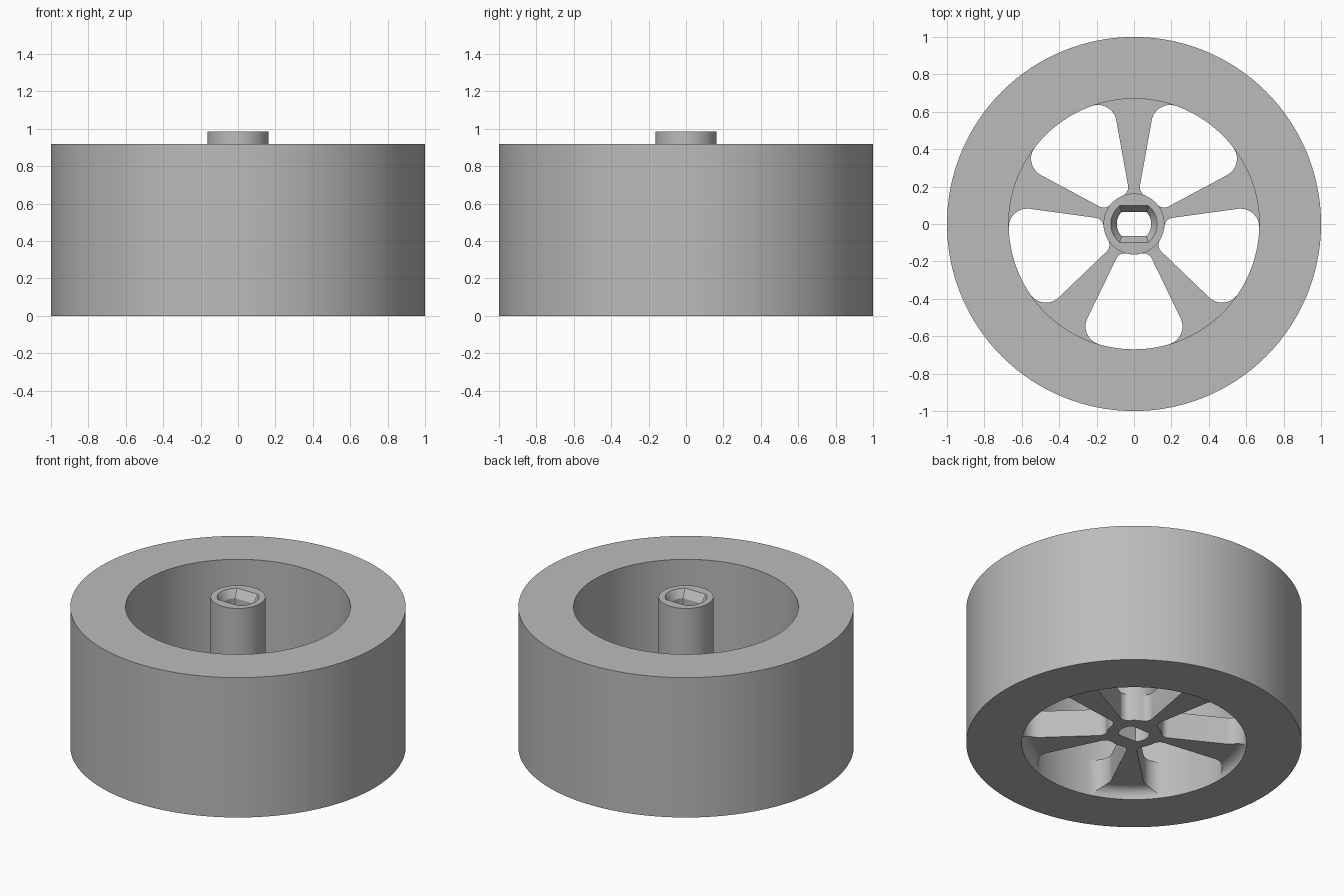
import bpy, bmesh, math
from math import sin, cos, pi
from mathutils import Vector, Matrix

cube = bpy.data.objects.get("Cube")
if cube:
    bpy.data.objects.remove(cube, do_unlink=True)

RIM, HUB = 0.67, 0.163          # inner rim radius and hub radius
TYRE_TOP, HUB_TOP = 0.92, 0.985
FACE, PLATE_TOP = 0.065, 0.245  # spoke plate underside and top
SPOKES = 5
HALF = pi / SPOKES              # angle from a spoke to the next window centre

gray = bpy.data.materials.new("light gray")
gray.use_nodes = True
gray.diffuse_color = (0.5, 0.5, 0.5, 1)
gray.node_tree.nodes["Principled BSDF"].inputs["Base Color"].default_value = gray.diffuse_color


def make_object(name, bm):
    bmesh.ops.recalc_face_normals(bm, faces=bm.faces)
    mesh = bpy.data.meshes.new(name)
    bm.to_mesh(mesh)
    bm.free()
    mesh.materials.append(gray)
    obj = bpy.data.objects.new(name, mesh)
    bpy.context.collection.objects.link(obj)
    return obj


def lathe(name, profile, closed, steps=128):
    """Spin an (r, z) profile around the z axis."""
    bm = bmesh.new()
    verts = [bm.verts.new((r, 0, z)) for r, z in profile]
    edges = [bm.edges.new(pair) for pair in zip(verts, verts[1:])]
    if closed:
        edges.append(bm.edges.new((verts[-1], verts[0])))
    bmesh.ops.spin(bm, geom=verts + edges, cent=(0, 0, 0), axis=(0, 0, 1),
                   angle=2 * pi, steps=steps)
    bmesh.ops.remove_doubles(bm, verts=bm.verts, dist=1e-5)
    return make_object(name, bm)


def loft(name, rings):
    """Join equal-length rings of points into a capped solid."""
    bm = bmesh.new()
    loops = [[bm.verts.new(p) for p in ring] for ring in rings]
    n = len(loops[0])
    for low, high in zip(loops, loops[1:]):
        for i in range(n):
            j = (i + 1) % n
            bm.faces.new((low[i], low[j], high[j], high[i]))
    bm.faces.new(loops[0])
    bm.faces.new(loops[-1])
    return make_object(name, bm)


def arc(center, radius, start, end, steps=10):
    return [Vector((center[0] + radius * cos(start + (end - start) * i / steps),
                    center[1] + radius * sin(start + (end - start) * i / steps)))
            for i in range(steps + 1)]


def window_outline():
    """Rounded opening between two spokes, centred on the +x axis."""
    slope = 0.18
    lean = math.atan(slope)

    def corner(reach, fillet):
        d = fillet
        for _ in range(30):
            d = -0.005 + slope * math.sqrt(reach ** 2 - d ** 2) + fillet / cos(lean)
        return (math.sqrt(reach ** 2 - d ** 2), d), math.asin(d / reach)

    inner, inner_angle = corner(HUB + 0.05, 0.05)
    outer, outer_angle = corner(RIM - 0.1, 0.1)
    side = lean - pi / 2
    half = arc((0, 0), HUB, HALF, inner_angle, 8)[:-1]
    half += arc(inner, 0.05, inner_angle - pi, side)
    half += arc(outer, 0.1, side, outer_angle, 14)
    half += arc((0, 0), RIM + 0.02, outer_angle, HALF, 12)
    half = [Matrix.Rotation(-HALF, 2) @ p for p in half]
    return half + [Vector((p.x, -p.y)) for p in reversed(half[1:-1])]


def double_d(radius, flat, z):
    """Circle with flats on its +y and -y sides."""
    a = math.asin(flat / radius)
    pts = arc((0, 0), radius, -a, a, 16) + arc((0, 0), radius, pi - a, pi + a, 16)
    return [(p.x, p.y, z) for p in pts]


def cut(obj, cutter):
    mod = obj.modifiers.new("cut", "BOOLEAN")
    mod.operation, mod.solver, mod.object = "DIFFERENCE", "EXACT", cutter
    bpy.context.view_layer.objects.active = obj
    bpy.ops.object.modifier_apply(modifier=mod.name)
    bpy.data.objects.remove(cutter, do_unlink=True)


# Wide tyre ring
tyre = lathe("tyre", [(1, 0), (1, TYRE_TOP), (RIM, TYRE_TOP), (RIM, 0)], True)

# Hub and spoke plate, with a rounded cove under the rim
cove = [tuple(p) for p in arc((RIM - FACE, 0), FACE, pi / 2, 0.03)]
hub_and_spokes = lathe("hub_and_spokes", [(0, FACE)] + cove + [
    (RIM + 0.01, cove[-1][1]), (RIM + 0.01, PLATE_TOP), (HUB, PLATE_TOP),
    (HUB, HUB_TOP), (0, HUB_TOP)], False)

# Openings between the spokes
outline = window_outline()
for k in range(SPOKES):
    turn = Matrix.Rotation(-pi / 2 + 2 * HALF * k, 2)
    flat = [turn @ p for p in outline]
    cut(hub_and_spokes, loft("window_cutter", [[(p.x, p.y, z) for p in flat]
                                               for z in (-0.1, PLATE_TOP + 0.0005)]))

# Flat-sided axle bore with a flared mouth
cut(hub_and_spokes, loft("bore_cutter", [
    double_d(0.092, 0.064, -0.1), double_d(0.092, 0.064, HUB_TOP - 0.05),
    double_d(0.124, 0.098, HUB_TOP), double_d(0.124, 0.098, HUB_TOP + 0.1)]))

for obj in (tyre, hub_and_spokes):
    bpy.ops.object.select_all(action="DESELECT")
    obj.select_set(True)
    bpy.context.view_layer.objects.active = obj
    bpy.ops.object.shade_smooth_by_angle(angle=math.radians(30))
